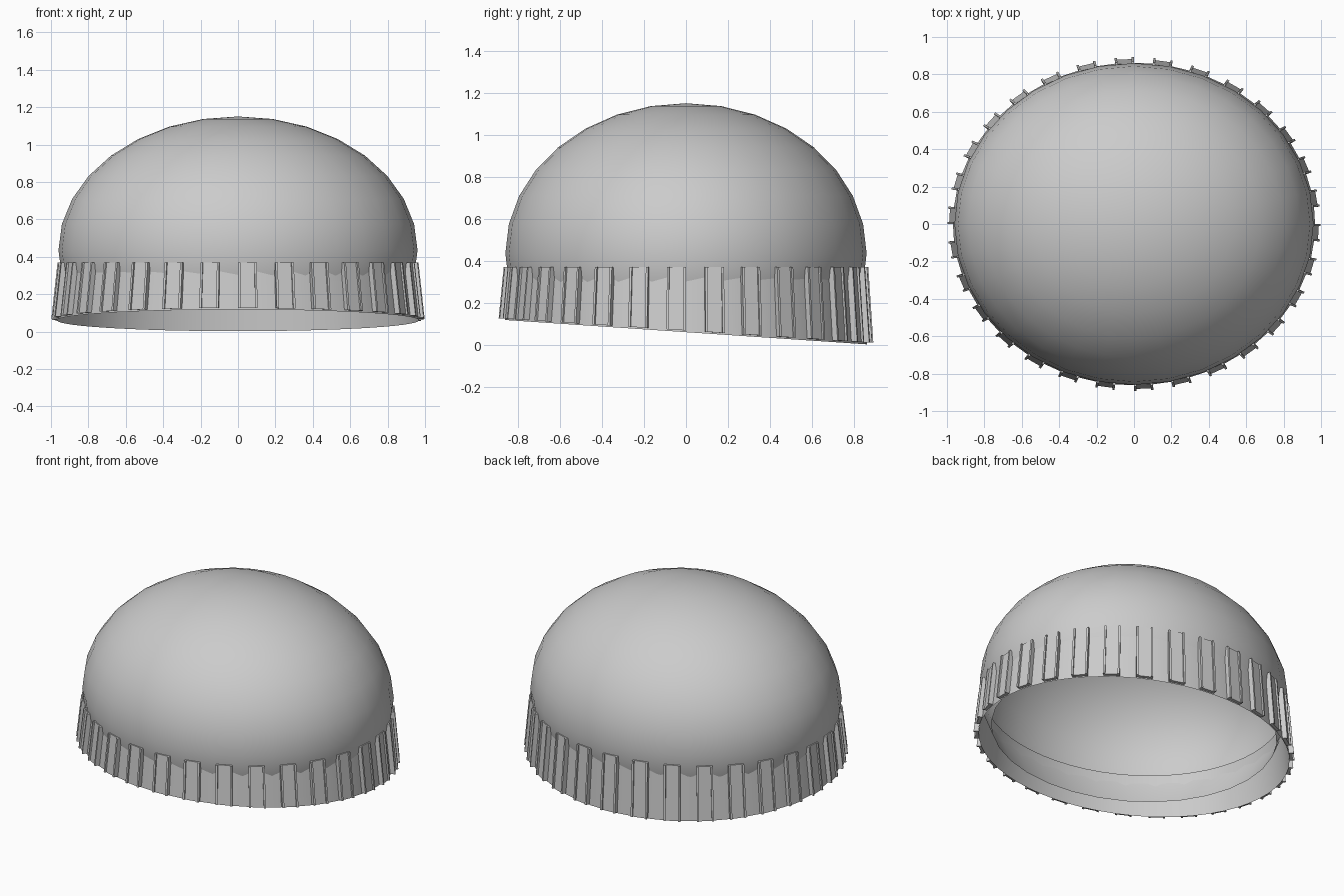
import bpy, bmesh
from math import sin, cos, pi

if "Cube" in bpy.data.objects:
    bpy.data.objects.remove(bpy.data.objects["Cube"])

def make(name, bm, angle):
    bmesh.ops.remove_doubles(bm, verts=bm.verts, dist=1e-5)
    me = bpy.data.meshes.new(name)
    bm.to_mesh(me)
    bm.free()
    ob = bpy.data.objects.new(name, me)
    bpy.context.collection.objects.link(ob)
    bpy.ops.object.select_all(action='DESELECT')
    ob.select_set(True)
    bpy.context.view_layer.objects.active = ob
    bpy.ops.object.shade_smooth_by_angle(angle=angle)
    return ob

# Crown: squashed sphere, open underneath
bm = bmesh.new()
bmesh.ops.create_uvsphere(bm, u_segments=32, v_segments=16, radius=1)
bmesh.ops.delete(bm, geom=[v for v in bm.verts if v.co.z < -0.45], context='VERTS')
for v in bm.verts:
    v.co = (v.co.x * 0.96, v.co.y * 0.86, 0.435 + v.co.z * 0.715)
make("crown", bm, 0.9)

# Cuff: flared wall with a flat top and a sloping lower rim
COLS = 60
STEP = 2 * pi / COLS

def wall(a, top, out=0.0, lift=0.0):
    rx, ry = (0.935, 0.838) if top else (0.968, 0.862)
    z = 0.37 if top else 0.06 - 0.058 * sin(a) + lift
    return ((rx + out) * cos(a), (ry + out) * sin(a), z)

bm = bmesh.new()
for k in range(COLS):
    a, b = k * STEP, (k + 1) * STEP
    bm.faces.new([bm.verts.new(p) for p in
                  (wall(a, 0), wall(b, 0), wall(b, 1), wall(a, 1))])
make("cuff", bm, 0.6)

# Knit ribs: raised plates with thin lips along both edges
SECTION = [(0, 0), (0, 0.03), (0.12, 0.03), (0.12, 0.02),
           (0.88, 0.02), (0.88, 0.03), (1, 0.03), (1, 0)]
bm = bmesh.new()
for k in range(1, COLS, 2):
    low = [bm.verts.new(wall((k + t) * STEP, 0, o, 0.008)) for t, o in SECTION]
    high = [bm.verts.new(wall((k + t) * STEP, 1, o)) for t, o in SECTION]
    for i in range(len(SECTION) - 1):
        bm.faces.new((low[i], low[i + 1], high[i + 1], high[i]))
    bm.faces.new(low[::-1])
    bm.faces.new(high)
bmesh.ops.recalc_face_normals(bm, faces=bm.faces)
make("cuff_ribs", bm, 0.5)
